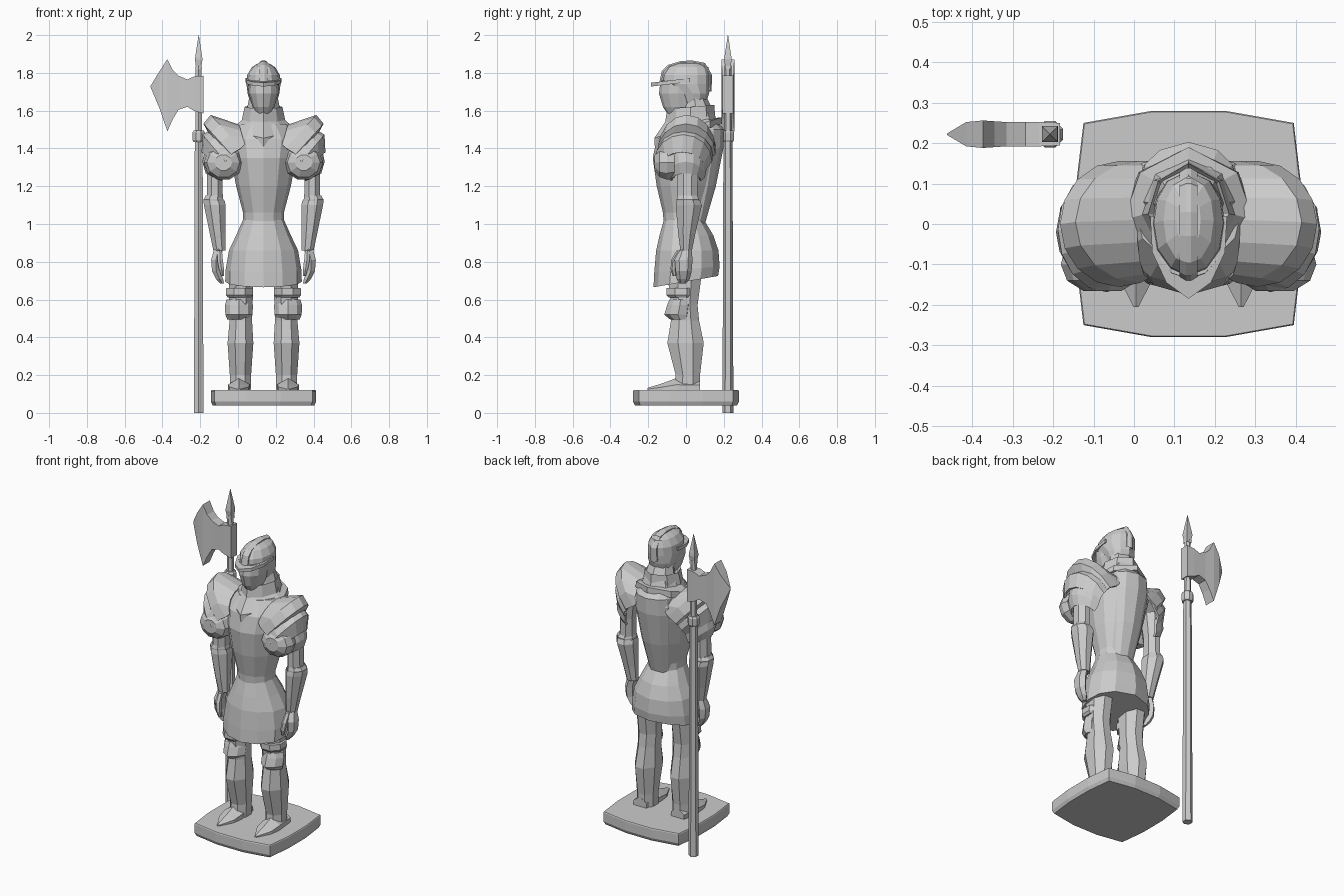
import bpy, bmesh
from math import sin, cos, pi

CX = 0.135  # centre line of the figure


def skin(name, loops, x=CX, y=0, closed=True, mirror=False, solid=0):
    """Bridge a series of point loops into one flat shaded object."""
    bm = bmesh.new()
    rows = [[bm.verts.new(p) for p in lp] for lp in loops]
    n = len(rows[0])
    for a, b in zip(rows, rows[1:]):
        for i in range(n if closed else n - 1):
            j = (i + 1) % n
            bm.faces.new((a[i], a[j], b[j], b[i]))
    if closed:
        bm.faces.new(rows[0])
        bm.faces.new(rows[-1])
    bmesh.ops.remove_doubles(bm, verts=bm.verts, dist=0.0005)
    bmesh.ops.recalc_face_normals(bm, faces=bm.faces)
    me = bpy.data.meshes.new(name)
    bm.to_mesh(me)
    bm.free()
    ob = bpy.data.objects.new(name, me)
    ob.location = (x, y, 0)
    bpy.context.collection.objects.link(ob)
    if solid:
        m = ob.modifiers.new("thickness", 'SOLIDIFY')
        m.thickness, m.offset = solid, 0
    if mirror:
        m = ob.modifiers.new("mirror", 'MIRROR')
        m.use_mirror_merge = False
    return ob


def sym(half):
    """Complete a half section that starts and ends on the centre line."""
    return half + [(-u, v) for u, v in reversed(half) if u > 0]


def loft(name, rings, sec, **kw):
    """Rings: z, centre x, half width, front y, back y, optional z tilt."""
    loops = []
    for z, cx, hw, yf, yb, *tilt in rings:
        t = tilt[0] if tilt else 0
        loops.append([(cx + u * hw, (yf + yb) / 2 + v * (yb - yf) / 2, z + t * v) for u, v in sec])
    return skin(name, loops, **kw)


def arch(name, stations, n=8):
    """Shoulder plate: end x, end z, top x, top z, radius, centre y."""
    loops = []
    for xe, ze, xt, zt, r, cy in stations:
        loops.append([(xe + (xt - xe) * sin(pi * i / n), cy - r * cos(pi * i / n),
                       ze + (zt - ze) * sin(pi * i / n)) for i in range(n + 1)])
    return skin(name, loops, closed=False, mirror=True, solid=0.012)


def ngon(n, turn=0.5):
    return [(cos(2 * pi * (i + turn) / n), sin(2 * pi * (i + turn) / n)) for i in range(n)]


RIDGED = sym([(0, -1), (.5, -.86), (.88, -.5), (1, 0), (.9, .45), (.6, .8), (0, 1)])
KEEL = sym([(0, -1), (.65, -.6), (1, 0), (.75, .65), (0, 1)])
OCT = [(u * 1.07, v * 1.07) for u, v in ngon(8)]

# Plinth
outline = [(.09, -.28), (.26, -.25), (.279, -.09), (.279, .09), (.26, .25), (.09, .28)]
outline += [(-u, v) for u, v in reversed(outline)]
skin("plinth", [[(u * s, v * s, z) for u, v in outline]
                for z, s in ((.04, .965), (.06, 1), (.115, 1), (.12, .99))])

# Legs, knee plates and pointed feet
loft("leg", [(.12, .122, .055, -.06, .075), (.2, .122, .057, -.055, .075), (.37, .122, .069, -.1, .095),
             (.49, .12, .06, -.08, .07), (.57, .12, .063, -.08, .062), (.74, .118, .066, -.1, .085)],
     OCT, mirror=True)
loft("knee_plate", [(.495, .13, .062, -.085, .02), (.52, .13, .072, -.115, .03), (.57, .13, .074, -.1, .035),
                    (.6, .13, .066, -.088, .03)], KEEL, mirror=True)
loft("thigh_band", [(.61, .128, .062, -.09, .04), (.625, .128, .072, -.105, .05), (.66, .126, .072, -.105, .05)],
     OCT, mirror=True)
skin("foot", [[(.13 + u * w, y, .12 + v * h) for u, v in ((-1, 0), (-1, .45), (0, 1), (1, .45), (1, 0))]
              for y, w, h in ((.075, .045, .06), (-.05, .058, .065), (-.12, .05, .038), (-.205, .006, .012))],
     mirror=True)

# Skirt and breastplate
loft("skirt", [(.695, 0, .203, -.172, .17, .03), (.76, 0, .2, -.168, .178, .015), (.86, 0, .183, -.158, .172),
               (.94, 0, .145, -.14, .145), (1.03, 0, .105, -.115, .09)], RIDGED)
loft("breastplate", [(1.0, 0, .108, -.118, .1), (1.06, 0, .108, -.122, .1), (1.2, 0, .145, -.155, .14),
                     (1.35, 0, .172, -.176, .175), (1.45, 0, .19, -.155, .185), (1.53, 0, .13, -.1, .16)], RIDGED)
loft("back_plate", [(1.0, 0, .07, 0, .1), (1.2, 0, .1, .0, .158), (1.4, 0, .125, .0, .198),
                    (1.5, 0, .12, .0, .203), (1.56, 0, .09, .0, .15)], RIDGED)

# V shaped gorget and neck guard
loft("gorget", [(1.47, 0, .165, -.165, .19, .06), (1.51, 0, .16, -.168, .19, .055),
                (1.55, 0, .115, -.11, .155, .01), (1.62, 0, .1, -.1, .15, .01), (1.6, 0, .085, -.08, .13)], KEEL)
loft("neck_guard", [(1.53, 0, .12, -.06, .17), (1.6, 0, .09, -.04, .145), (1.67, 0, .075, -.02, .11),
                    (1.74, 0, .08, -.02, .115)], KEEL)

# Helmet: face guard, skull, brim and comb
loft("face_guard", [(1.565, 0, .032, -.085, .02), (1.62, 0, .058, -.122, .05), (1.69, 0, .078, -.143, .06),
                    (1.76, 0, .082, -.135, .06)], RIDGED)
loft("helmet_skull", [(1.64, 0, .07, -.02, .105), (1.69, 0, .084, -.05, .122), (1.74, 0, .09, -.13, .132),
                      (1.79, 0, .086, -.126, .132), (1.83, 0, .062, -.1, .118), (1.85, 0, .03, -.06, .08)], RIDGED)
brim = [(.095, .02), (.09, -.07), (.055, -.145), (0, -.185)]
brim += [(-u, v) for u, v in reversed(brim[:3])]
skin("helmet_brim", [[(u, v, z + .12 * v) for u, v in brim] for z in (1.75, 1.77)])
comb = [(-.14, 1.755), (-.128, 1.81), (-.095, 1.842), (-.03, 1.862), (.03, 1.866), (.1, 1.853),
        (.138, 1.79), (.135, 1.7), (.05, 1.75)]
skin("helmet_comb", [[(x, y * s, 1.75 + (z - 1.75) * s) for y, z in comb]
                     for x, s in ((-.022, .93), (-.006, 1), (.006, 1), (.022, .93))])

# Layered shoulder plates
arch("shoulder_flange", [(.1, 1.42, .13, 1.52, .14, .01), (.12, 1.4, .278, 1.572, .145, .005),
                         (.17, 1.37, .312, 1.53, .15, .0), (.18, 1.36, .29, 1.49, .14, .0)])
arch("shoulder_cap", [(.15, 1.39, .25, 1.51, .14, 0), (.2, 1.33, .318, 1.47, .148, -.015),
                      (.21, 1.29, .322, 1.38, .12, -.02)])
arch("shoulder_lame", [(.2, 1.32, .3, 1.42, .11, 0), (.215, 1.25, .318, 1.33, .095, 0),
                       (.22, 1.23, .3, 1.27, .075, 0)])

# Rounded armpit plate
skin("armpit_plate", [[(.213 + .103 * r * cos(a * pi / 5), y, 1.325 + .095 * r * sin(a * pi / 5))
                       for a in range(10)]
                      for y, r in ((-.06, .9), (-.1, 1), (-.14, .85), (-.166, .45))], mirror=True)

# Arms, flared gauntlets and hands
loft("upper_arm", [(1.06, .255, .036, -.04, .05), (1.13, .258, .043, -.045, .062), (1.25, .258, .042, -.045, .062),
                   (1.4, .25, .05, -.06, .07)], OCT, mirror=True)
loft("gauntlet", [(.86, .233, .033, -.03, .032), (.95, .243, .042, -.042, .05), (1.1, .258, .058, -.055, .085),
                  (1.125, .262, .057, -.05, .075), (1.1, .26, .045, -.04, .06)], OCT, mirror=True)
loft("elbow_band", [(1.1, .262, .05, -.045, .065), (1.13, .265, .053, -.05, .07), (1.15, .262, .044, -.045, .06)],
     OCT, mirror=True)
loft("hand", [(.88, .235, .027, -.025, .028), (.81, .252, .029, -.06, .035), (.75, .25, .026, -.055, .03),
              (.71, .233, .022, -.05, .02), (.685, .22, .012, -.035, .0)], ngon(6), mirror=True)
loft("thumb", [(.86, .232, .014, -.05, -.01), (.81, .23, .017, -.078, -.04), (.76, .222, .015, -.082, -.05),
               (.725, .216, .009, -.07, -.05)], ngon(6), mirror=True)

# Halberd
HX, HY = -.208, .222


def turned(name, prof, n=8):
    return skin(name, [[(r * u, r * v, z) for u, v in ngon(n)] for z, r in prof], x=HX, y=HY)


turned("halberd_pole", [(0, .029), (1.45, .024), (1.45, .021), (1.84, .018)], 6)
turned("halberd_collar", [(1.435, .03), (1.445, .035), (1.485, .035), (1.495, .028)])
turned("halberd_spike", [(1.82, .024), (1.84, .022), (1.87, .028), (1.885, .026), (2.0, .0012)], 4)
blade = [(-.183, 1.785, 1.585, .028), (-.235, 1.78, 1.6, .03), (-.268, 1.765, 1.62, .03),
         (-.315, 1.785, 1.605, .03), (-.345, 1.815, 1.555, .032), (-.374, 1.872, 1.49, .034),
         (-.415, 1.81, 1.61, .03), (-.462, 1.732, 1.722, .002)]
skin("halberd_blade", [[(x, -t, zb), (x, t, zb), (x, t, zt), (x, -t, zt)] for x, zt, zb, t in blade], x=0, y=HY)
